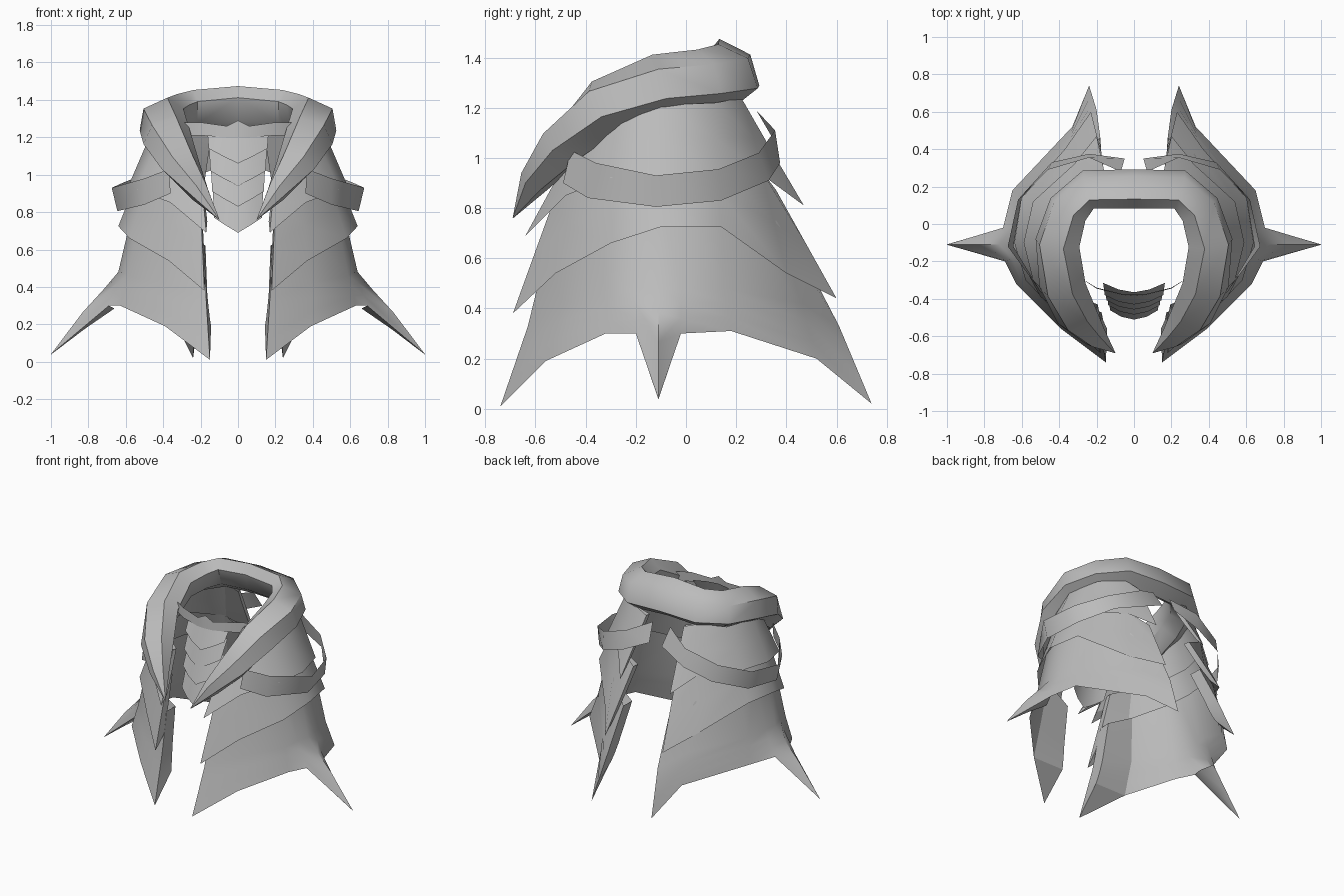
import bpy, math
from mathutils import Vector

cube = bpy.data.objects.get("Cube")
if cube:
    bpy.data.objects.remove(cube)

steel = bpy.data.materials.new("plain_grey")
steel.use_nodes = True
GREY = (0.5, 0.5, 0.5, 1)
steel.diffuse_color = GREY
steel.node_tree.nodes["Principled BSDF"].inputs["Base Color"].default_value = GREY


def grid(name, rows, closed=False, angle=50):
    """Skin equally long point rows into one smooth sheet or tube, mirrored in x."""
    n = len(rows[0])
    verts = [tuple(p) for row in rows for p in row]
    faces = []
    for r in range(len(rows) - 1):
        for c in range(n if closed else n - 1):
            d = (c + 1) % n
            faces.append((r * n + c, r * n + d, (r + 1) * n + d, (r + 1) * n + c))
    mesh = bpy.data.meshes.new(name)
    mesh.from_pydata(verts, [], faces)
    mesh.materials.append(steel)
    obj = bpy.data.objects.new(name, mesh)
    bpy.context.collection.objects.link(obj)
    mod = obj.modifiers.new("mirror", 'MIRROR')
    mod.merge_threshold = 0.002
    bpy.ops.object.select_all(action='DESELECT')
    bpy.context.view_layer.objects.active = obj
    obj.select_set(True)
    bpy.ops.object.shade_smooth_by_angle(angle=math.radians(angle))


# Rolled horseshoe collar: x, y, z, half width, half height, inward lean of crest
stations = [
    (0, .205, 1.35, .09, .118, .8), (.25, .2, 1.335, .09, .115, .75),
    (.365, .085, 1.315, .10, .112, .55), (.42, -.1, 1.295, .11, .115, .4),
    (.39, -.33, 1.205, .11, .115, .3), (.31, -.49, 1.05, .10, .09, .15),
    (.21, -.60, .91, .06, .055, 0), (.1, -.69, .76, .001, .001, 0)]
centres = [Vector(s[:3]) for s in stations]
rings = []
for i, (x, y, z, wide, high, lean) in enumerate(stations):
    tan = (centres[min(i + 1, len(centres) - 1)] - centres[max(i - 1, 0)]).normalized()
    if i == 0:
        tan = Vector((1, 0, 0))
    out = Vector((x, y + .12, 0))
    out = (out - tan * out.dot(tan)).normalized()
    up = out.cross(tan)
    up = -up if up.z < 0 else up
    ring = []
    for k in range(6):
        a = math.pi * (k + .5) / 3
        across = math.cos(a) * 1.12 - lean * max(math.sin(a), 0)
        ring.append(centres[i] + out * wide * across + up * high * math.sin(a) * 1.05)
    rings.append(ring)
grid("collar", rings, closed=True)


def blend(a, b, t):
    return [tuple(Vector(p).lerp(Vector(q), t)) for p, q in zip(a, b)]


def layer(name, rows, fold):
    """Side armour layer, front to back, its edges folded in and lined behind."""
    front, back = [], []
    for i, row in enumerate(rows):
        k = fold * (.5 + .5 * i / (len(rows) - 1))
        lift = k * i / (len(rows) - 1)
        (fx, fy, fz), (bx, by, bz) = row[0], row[-1]
        front.append((fx - .006, fy + k, fz + lift))
        back.append((bx - .006, by - k, bz + lift))
    grid(name, [[f] + r + [b] for f, r, b in zip(front, rows, back)], angle=60)
    low = rows[-1]
    for end, inner, c, d in (("front", front, 0, 1), ("back", back, -1, -2)):
        lining = [[p, row[d]] for p, row in zip(inner, rows)]
        grid(f"{name}_{end}_lining", lining)
        tip_edge = blend([low[c]], [low[d]], .5)[0]
        grid(f"{name}_{end}_tip", [[low[c], inner[-1]], [tip_edge, low[d]]])


# Lower layer, whose side edge is drawn out into a spike
low_top = [(.18, -.56, .62), (.36, -.45, .72), (.52, -.28, .8), (.54, -.2, .81),
           (.56, -.1, .82), (.55, 0, .82), (.52, .14, .82), (.33, .36, .75), (.18, .46, .62)]
low_mid = [(.17, -.63, .33), (.39, -.49, .42), (.59, -.3, .46), (.62, -.2, .48),
           (.64, -.11, .48), (.63, -.02, .48), (.6, .15, .48), (.34, .46, .42), (.2, .61, .33)]
low_edge = [(.15, -.74, .01), (.39, -.56, .19), (.63, -.32, .3), (.69, -.2, .3),
            (1, -.11, .04), (.7, -.02, .3), (.65, .18, .31), (.33, .52, .2), (.24, .74, .02)]
ridge_high, ridge_low = blend(low_mid, low_edge, .33), blend(low_mid, low_edge, .67)
ridge_high[4], ridge_low[4] = (.72, -.11, .385), (.83, -.11, .265)
layer("lower_skirt", [low_top, low_mid, ridge_high, ridge_low, low_edge], .18)

# Underside closing the side spike
grid("side_spike_underside", [
    [(.69, -.2, .3), (.66, -.11, .285), (.7, -.02, .3)],
    [(.845, -.155, .17), (.82, -.11, .175), (.85, -.065, .17)],
    [(1, -.111, .04), (.999, -.11, .039), (1, -.109, .04)]])

# Two shorter layers overlapping it
mid_top = [(.2, -.52, .85), (.34, -.43, .92), (.48, -.27, .97), (.53, -.1, 1),
           (.48, .12, 1), (.32, .3, .95), (.17, .36, .87)]
mid_edge = [(.18, -.69, .38), (.37, -.52, .54), (.58, -.3, .66), (.64, -.1, .725),
            (.6, .14, .725), (.37, .4, .54), (.23, .6, .44)]
layer("middle_skirt", [mid_top, blend(mid_top, mid_edge, .5), mid_edge], .09)

up_top = [(.2, -.46, 1.02), (.33, -.38, 1.12), (.43, -.25, 1.18), (.47, -.1, 1.21),
          (.41, .12, 1.22), (.26, .22, 1.24), (.15, .24, 1.2)]
up_edge = [(.17, -.64, .69), (.36, -.48, .85), (.54, -.3, .92), (.59, -.1, .93),
           (.54, .12, .94), (.32, .32, .92), (.2, .47, .81)]
layer("upper_skirt", [up_top, blend(up_top, up_edge, .5), up_edge], .06)

# Loose straps round each side
grid("strap", [
    [(.37, -.46, 1.03), (.5, -.36, .98), (.675, -.12, .93), (.62, .13, .955),
     (.46, .29, 1.02), (.24, .355, 1.11), (.07, .28, 1.19)],
    [(.36, -.49, .9), (.5, -.39, .84), (.645, -.12, .805), (.6, .14, .83),
     (.44, .33, .91), (.24, .375, .98), (.05, .35, 1.07)]])

# Throat band and overlapping chevron plates at the front
grid("throat_band", [
    [(0, -.375, 1.29), (.06, -.375, 1.26), (.2, -.34, 1.28), (.3, -.28, 1.28)],
    [(0, -.385, 1.2), (.06, -.38, 1.2), (.2, -.345, 1.21), (.3, -.28, 1.21)]])
for i, (z0, z1) in enumerate([(1.24, 1.06), (1.15, .94), (1.04, .83), (.93, .69)]):
    y0, y1 = -.365 - .026 * i, -.43 - .027 * i
    w = .165 - .01 * i
    grid(f"throat_plate_{i + 1}", [
        [(0, y0, z0), (w * .5, y0 + .015, z0), (w, y0 + .05, z0)],
        [(0, y1, z1), (w * .5, y1 + .015, z1 + .04), (w * .95, y1 + .05, z1 + .08)]])
